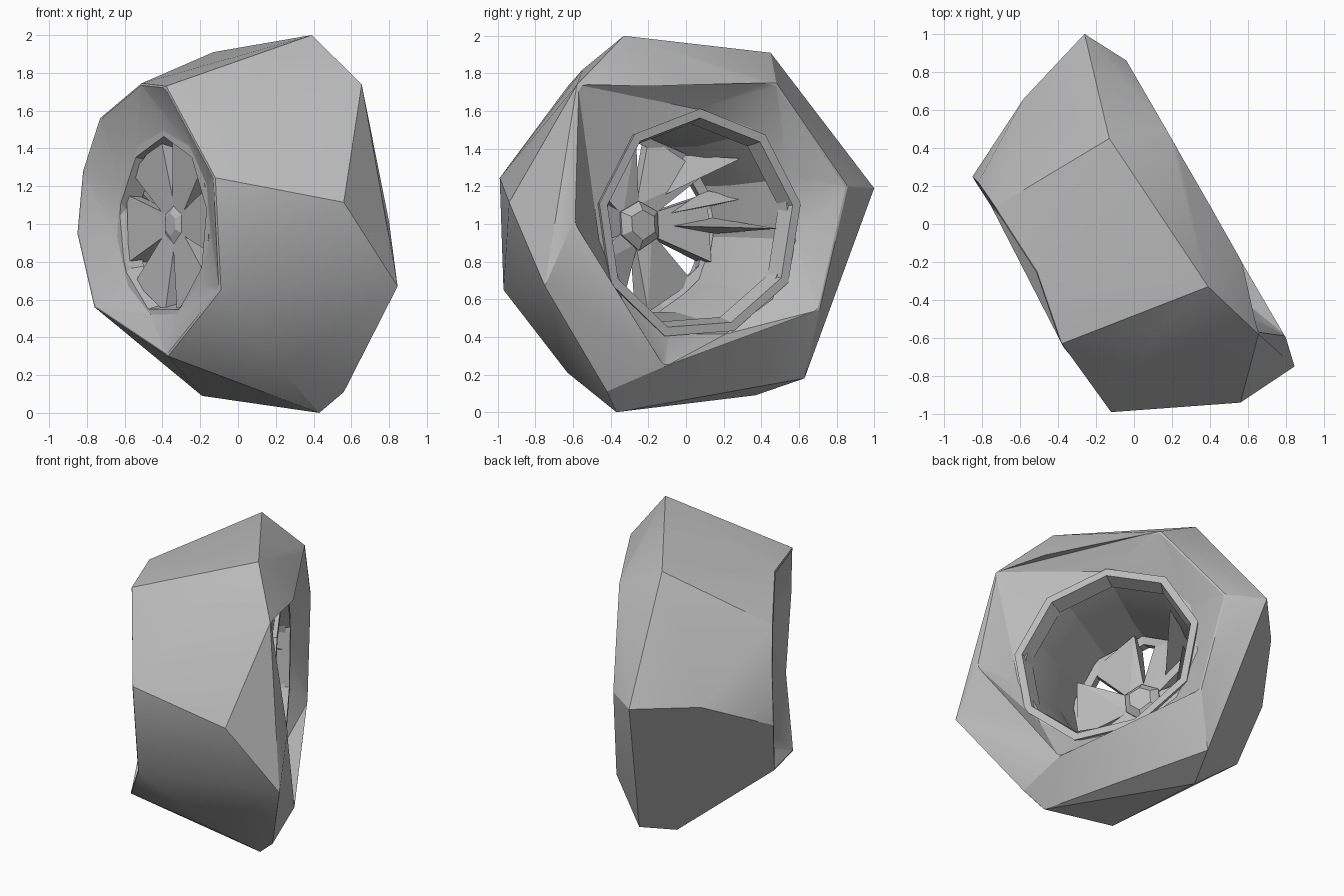
import bpy, bmesh, math, random
from mathutils import Matrix, Vector

cube = bpy.data.objects.get("Cube")
if cube:
    bpy.data.objects.remove(cube, do_unlink=True)
random.seed(4)

grey = bpy.data.materials.new("plain grey")
grey.use_nodes = True
grey.diffuse_color = (0.5, 0.5, 0.5, 1)
grey.node_tree.nodes["Principled BSDF"].inputs["Base Color"].default_value = grey.diffuse_color

# Wheel frame: local x is up, local y runs along the tread, local z is the axle
tread = Vector((0.5, -0.866, 0))
axle = Vector((0.866, 0.5, 0))
frame = Matrix((Vector((0, 0, 1)), tread, axle)).transposed().to_4x4()
frame.translation = tread * 0.08 + Vector((0, 0, 1))


def finish(name, bm, matrix=frame):
    bmesh.ops.transform(bm, matrix=matrix, verts=bm.verts)
    bmesh.ops.recalc_face_normals(bm, faces=bm.faces)
    mesh = bpy.data.meshes.new(name)
    bm.to_mesh(mesh)
    bm.free()
    mesh.materials.append(grey)
    obj = bpy.data.objects.new(name, mesh)
    bpy.context.collection.objects.link(obj)
    return obj


def smooth(obj, degrees):
    bpy.ops.object.select_all(action="DESELECT")
    obj.select_set(True)
    bpy.context.view_layer.objects.active = obj
    bpy.ops.object.shade_smooth_by_angle(angle=math.radians(degrees))


def polar(radius, angle, depth):
    return Vector((radius * math.cos(angle), radius * math.sin(angle), depth))


def lathe(profile, sides, jitter=0.0, closed=False):
    """Turn (depth, radius) pairs around the axle; cap the ends or join them."""
    bm = bmesh.new()
    wobble = [1 + random.uniform(-jitter, jitter) for _ in range(sides)]
    rings = [[bm.verts.new(polar(r * wobble[i], math.tau * i / sides, d))
              for i in range(sides)] for d, r in profile]
    pairs = list(zip(rings, rings[1:]))
    if closed:
        pairs.append((rings[-1], rings[0]))
    else:
        bm.faces.new(rings[0])
        bm.faces.new(rings[-1])
    for a, b in pairs:
        for i in range(sides):
            j = (i + 1) % sides
            bm.faces.new((a[i], a[j], b[j], b[i]))
    return bm


def hull(points):
    bm = bmesh.new()
    for p in points:
        bm.verts.new(p)
    result = bmesh.ops.convex_hull(bm, input=bm.verts)
    loose = {g for g in result["geom_interior"] if isinstance(g, bmesh.types.BMVert)}
    bmesh.ops.delete(bm, geom=list(loose), context="VERTS")
    return bm


def dish(corners, push, radius, depth):
    """Sunken sidewall from the tyre's corners down to a round opening."""
    rim = [frame @ polar(radius, math.tau * i / 11, depth) for i in range(11)]
    return hull([Vector(c) + axle * push for c in corners] + rim)


# Faceted tyre: corners of the outer side, the tread ridge and the inner side
outer_corners = [
    (-.38, -.63, 1.73), (-.51, -.25, 1.745), (-.73, .09, 1.56), (-.82, .22, 1.28),
    (-.85, .25, .95), (-.76, .11, .56), (-.37, -.65, .3), (-.09, -.97, .65), (-.12, -.99, 1.245)]
ridge_corners = [
    (.39, -.33, 2), (-.13, .45, 1.91), (.13, -.55, 1.82), (.56, -.94, 1.115), (.25, -.63, .21),
    (.43, -.37, 0), (.56, -.42, .11), (.845, -.75, .67), (-.19, .37, .09), (-.08, .63, .18),
    (-.26, 1, 1.19), (-.58, .66, 1.16)]
inner_corners = [
    (.655, -.58, 1.74), (.8, -.6, 1.01), (.52, -.12, .24), (.04, .71, .545),
    (-.04, .86, 1.2), (.18, .48, 1.75), (.4, .1, 1.74), (.57, -.2, 1.73)]
tyre = finish("tyre", hull(outer_corners + ridge_corners + inner_corners), Matrix())

# Opening through the tyre and a dished sidewall on each side
cutters = [
    finish("barrel_cutter", lathe(
        [(-.9, .48), (-.2, .49), (.1, .54), (.3, .59), (.6, .59)], 11)),
    finish("outer_dish_cutter", dish(outer_corners, -.01, .5, -.5), Matrix()),
    finish("inner_dish_cutter", dish(inner_corners, .01, .61, .26), Matrix())]
for cutter in cutters:
    cutter.hide_render = True
    cut = tyre.modifiers.new(cutter.name, "BOOLEAN")
    cut.operation = "DIFFERENCE"
    cut.solver = "EXACT"
    cut.object = cutter
bpy.context.view_layer.update()
cut_mesh = bpy.data.meshes.new_from_object(
    tyre.evaluated_get(bpy.context.evaluated_depsgraph_get()))
tyre.modifiers.clear()
tyre.data = cut_mesh
for cutter in cutters:
    bpy.data.objects.remove(cutter, do_unlink=True)
smooth(tyre, 22)

# Rim lips on both sides
for name, depth, radius, inward in (("outer_rim", -.5, .47, 1), ("inner_rim", .29, .57, -1)):
    finish(name, lathe([(depth, radius + .05), (depth, radius),
                        (depth + .1 * inward, radius - .03),
                        (depth + .12 * inward, radius + .02)], 9, 0.03, True))

# Hub
finish("hub", lathe([(-.46, .06), (-.43, .12), (-.36, .13), (-.32, .08)], 6, 0.1))

# Broad tapered spokes from the hub to the barrel
for k in range(6):
    a = math.tau * k / 6 + 0.5
    finish(f"spoke_{k + 1}", hull(
        [polar(.1, a + s, d) for s in (-.6, .6) for d in (-.44, -.38)] +
        [polar(.47, a + s, d) for s in (-.42, .36) for d in (-.47, -.37 - s * .1)]))

# Thin ribs running back along the barrel
for k, (a, reach) in enumerate(((-1.62, .25), (-1.3, -.1), (-.8, .1), (2.2, -.1))):
    finish(f"rib_{k + 1}", hull(
        [polar(.2, a, -.4), polar(.47, a + .12, -.4), polar(.47, a - .06, -.36),
         polar(.5, a, reach)]))
